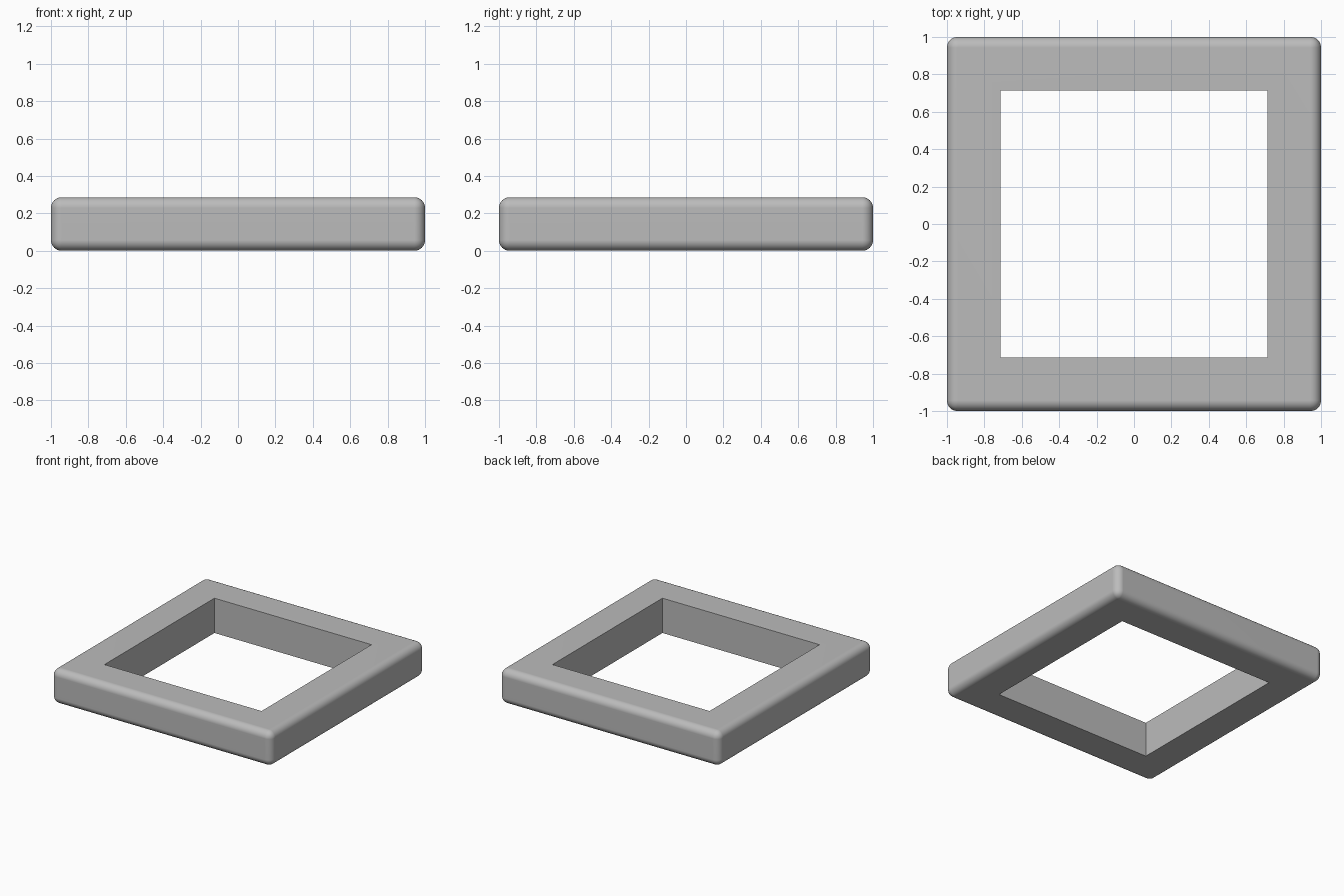
import bpy
import bmesh
from mathutils import Matrix

if "Cube" in bpy.data.objects:
    bpy.data.objects.remove(bpy.data.objects["Cube"])

HEIGHT = 0.286   # frame thickness and bar width
RADIUS = 0.057   # outer edge rounding
HOLE = 0.714     # half width of the opening

# Solid slab with rounded outer edges
bm = bmesh.new()
bmesh.ops.create_cube(bm, size=1, matrix=Matrix.Translation((0, 0, HEIGHT / 2))
                      @ Matrix.Diagonal((2, 2, HEIGHT, 1)))
bmesh.ops.bevel(bm, geom=bm.edges[:], offset=RADIUS, offset_type='OFFSET',
                segments=8, profile=0.5, affect='EDGES', clamp_overlap=True)

# Sharp square opening: inset the top and bottom faces, then join them
bm.normal_update()
caps = [f for f in bm.faces if abs(f.normal.z) > 0.99 and f.calc_area() > 1]
bmesh.ops.inset_individual(bm, faces=caps, thickness=1 - RADIUS - HOLE,
                           use_even_offset=True)
rim = [e for f in caps for e in f.edges]
bmesh.ops.delete(bm, geom=caps, context='FACES_ONLY')
bmesh.ops.bridge_loops(bm, edges=rim)
bmesh.ops.recalc_face_normals(bm, faces=bm.faces[:])

mesh = bpy.data.meshes.new("square_frame")
bm.to_mesh(mesh)
bm.free()
frame = bpy.data.objects.new("square_frame", mesh)
bpy.context.collection.objects.link(frame)

# Mid grey surface
grey = bpy.data.materials.new("mid_grey")
grey.diffuse_color = (0.5, 0.5, 0.5, 1)
grey.use_nodes = True
grey.node_tree.nodes["Principled BSDF"].inputs["Base Color"].default_value = grey.diffuse_color
mesh.materials.append(grey)

# Smooth rounded edges, crisp opening, evenly shaded flat faces
bpy.context.view_layer.objects.active = frame
frame.select_set(True)
bpy.ops.object.shade_smooth_by_angle()
weighted = frame.modifiers.new("flat_face_normals", 'WEIGHTED_NORMAL')
weighted.keep_sharp = True
